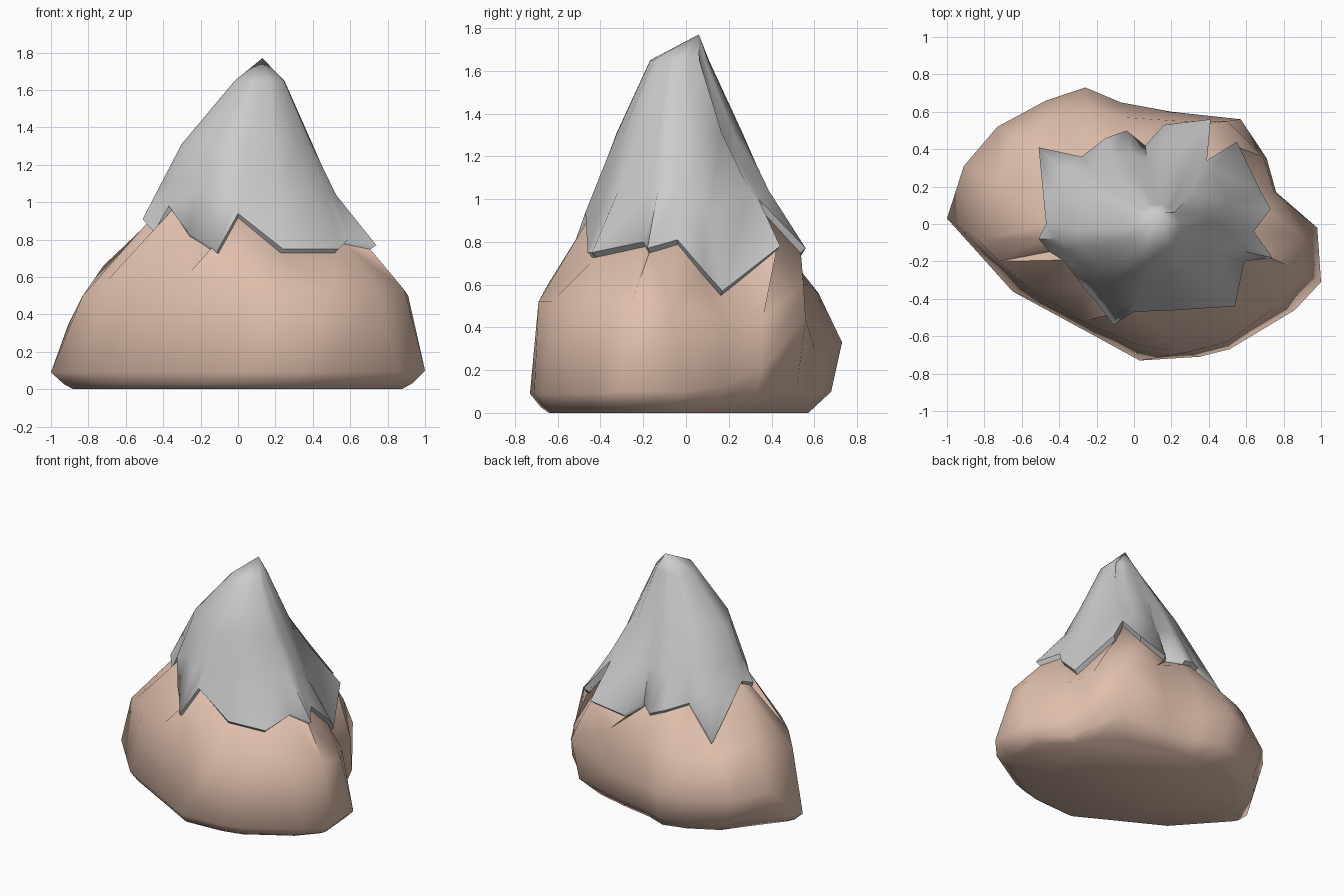
import bpy, bmesh, math
from mathutils import Vector

if "Cube" in bpy.data.objects:
    bpy.data.objects.remove(bpy.data.objects["Cube"])

# Rock: widest outline point, then the shoulder point above it (counter-clockwise from the left)
ROCK = [
    ((-1, .03, .09), (-.83, -.09, .5)), ((-.82, -.17, .09), (-.72, -.2, .56)),
    ((-.65, -.36, .09), (-.56, -.34, .57)), ((-.17, -.62, .09), (-.28, -.52, .6)),
    ((.03, -.73, .09), (0, -.64, .61)), ((.35, -.71, .09), (.27, -.69, .52)),
    ((.51, -.67, .09), (.5, -.63, .52)), ((.86, -.46, .09), (.75, -.45, .54)),
    ((1, -.31, .1), (.89, -.25, .53)), ((.98, -.02, .1), (.91, -.07, .5)),
    ((.76, .17, .12), (.75, .17, .44)), ((.71, .35, .2), (.69, .36, .44)),
    ((.57, .56, .44), (.5, .55, .6)), ((.2, .6, .3), (.25, .55, .6)),
    ((-.07, .65, .3), (-.05, .57, .6)), ((-.26, .73, .33), (-.24, .62, .56)),
    ((-.47, .66, .3), (-.46, .56, .54)), ((-.73, .52, .3), (-.61, .45, .58)),
    ((-.91, .31, .34), (-.72, .21, .66))]

# Jagged lower edge of the snow, same direction
RIM = [Vector(p) for p in (
    (-.47, 0, .94), (-.51, -.08, .91), (-.45, -.15, .84), (-.37, -.2, .98),
    (-.27, -.34, .84), (-.2, -.42, .8), (-.11, -.54, .74), (0, -.47, .94),
    (.24, -.46, .75), (.54, -.44, .75), (.59, -.2, .8), (.74, -.18, .77),
    (.64, -.04, .81), (.73, .08, .67), (.68, .17, .57), (.55, .44, .78),
    (.39, .34, 1.0), (.41, .56, .77), (.16, .53, .72), (.06, .42, .79),
    (-.04, .5, .77), (-.15, .46, .81), (-.28, .36, .86), (-.51, .41, .64))]


def ring(bm, points):
    return [bm.verts.new(p) for p in points]


def bearing(v):
    return (math.atan2(v.co.y, v.co.x) - math.radians(175)) % math.tau


def stitch(bm, a, b):
    """Join two rings, by quads if equal in count, else by triangles."""
    n, m = len(a), len(b)
    if n == m:
        for i in range(n):
            bm.faces.new((a[i], a[(i + 1) % n], b[(i + 1) % n], b[i]))
        return
    ka = [bearing(v) for v in a[1:]] + [bearing(a[0]) + math.tau]
    kb = [bearing(v) for v in b[1:]] + [bearing(b[0]) + math.tau]
    i = j = 0
    while i < n or j < m:
        if j == m or (i < n and ka[i] < kb[j]):
            bm.faces.new((a[i], a[(i + 1) % n], b[j % m]))
            i += 1
        else:
            bm.faces.new((a[i % n], b[(j + 1) % m], b[j]))
            j += 1


def fan(bm, loop, tip):
    top = bm.verts.new(tip)
    for i in range(len(loop)):
        bm.faces.new((loop[i], loop[(i + 1) % len(loop)], top))


def finish(bm, name, color=None):
    bmesh.ops.recalc_face_normals(bm, faces=bm.faces[:])
    mesh = bpy.data.meshes.new(name)
    bm.to_mesh(mesh)
    bm.free()
    obj = bpy.data.objects.new(name, mesh)
    bpy.context.collection.objects.link(obj)
    if color:
        mat = bpy.data.materials.new(name + "_material")
        mat.diffuse_color = color
        mat.use_nodes = True
        mat.node_tree.nodes["Principled BSDF"].inputs["Base Color"].default_value = mat.diffuse_color
        mesh.materials.append(mat)
    bpy.ops.object.select_all(action='DESELECT')
    obj.select_set(True)
    bpy.context.view_layer.objects.active = obj
    bpy.ops.object.shade_smooth_by_angle(angle=math.radians(58))


def inset(p, scale, drop):
    return Vector((p.x * scale, p.y * scale, p.z - drop))


# Rock body: base, bevelled foot, widest outline, shoulder, then up under the snow
bm = bmesh.new()
base, foot = [], []
for (x, y, z), _ in ROCK:
    s = .88 - .4 * (z - .09)
    base.append((x * s, y * s, 0))
    foot.append((x * .93, y * .93, z * .3))
rings = [ring(bm, pts) for pts in (
    base, foot, [r[0] for r in ROCK], [r[1] for r in ROCK],
    [inset(p, .96, .025) for p in RIM])]
bm.faces.new(rings[0])
for lower, upper in zip(rings, rings[1:]):
    stitch(bm, lower, upper)
fan(bm, rings[-1], (.1, 0, 1.25))
finish(bm, "mountain_rock", (.74, .52, .41, 1))


# Snow cap: thin lip, jagged rim, three rising rings with soft ridges, peak
def ridge_ring(cx, cy, rx, ry, z, ridge):
    pts = []
    for p in RIM:
        a = math.atan2(p.y, p.x)
        k = 1 + ridge * (p.xy.length / .55 - 1)
        pts.append(Vector((cx + rx * k * math.cos(a), cy + ry * k * math.sin(a), z)))
    return pts


high = ridge_ring(.035, -.03, .345, .3, 1.31, .18)
crown = ridge_ring(.11, -.03, .13, .14, 1.65, .2)
middle = []
for p, q in zip(RIM, high):
    m = (p + q) / 2
    middle.append(inset(m, min(1, .5 / m.xy.length) ** .5, 0))

bm = bmesh.new()
rings = [ring(bm, pts) for pts in (
    [inset(p, .94, .03) for p in RIM], RIM, middle, high, crown)]
for lower, upper in zip(rings, rings[1:]):
    stitch(bm, lower, upper)
fan(bm, rings[-1], (.13, .06, 1.77))
finish(bm, "snow_cap")
